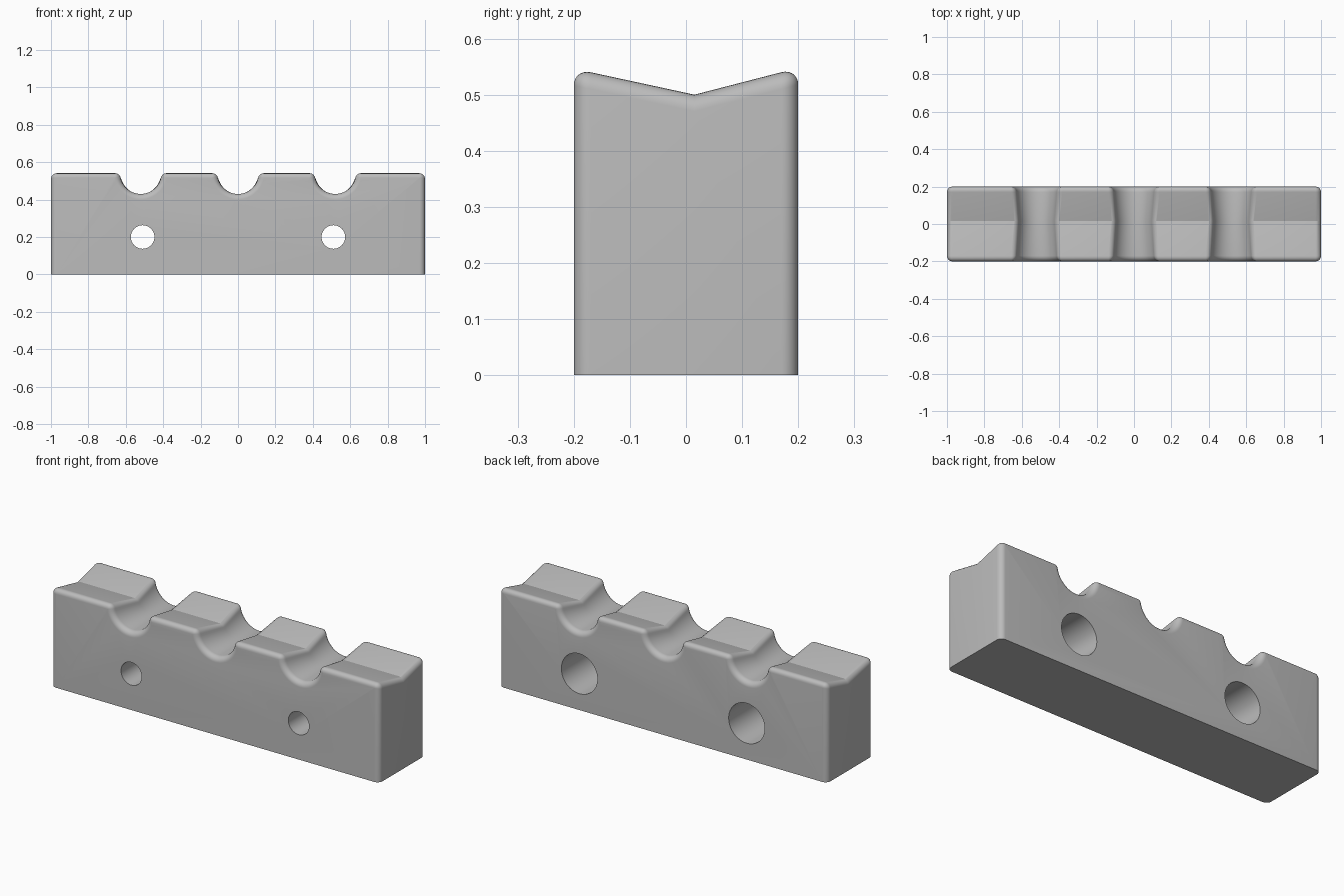
import bpy, bmesh
from math import sin, cos, pi, sqrt, atan2

cube = bpy.data.objects.get("Cube")
if cube:
    bpy.data.objects.remove(cube, do_unlink=True)

LENGTH, DEPTH, FILLET = 1.0, 0.2, 0.03      # half length, half depth, edge rounding
VALLEY_Y, VALLEY_Z = 0.015, 0.5
GROOVES, GROOVE_R, GROOVE_Z = (-0.52, 0.0, 0.52), 0.11, 0.54
HOLES, HOLE_Z, HOLE_R, BORE_R, STEP_Y = (-0.51, 0.51), 0.2, 0.063, 0.11, -0.06

grey = bpy.data.materials.new("Plain grey")
grey.use_nodes = True
grey.diffuse_color = (0.5, 0.5, 0.5, 1)
grey.node_tree.nodes["Principled BSDF"].inputs["Base Color"].default_value = (0.5, 0.5, 0.5, 1)


def arc(cx, cz, r, start, end, steps):
    angles = [start + (end - start) * i / steps for i in range(steps + 1)]
    return [(cx + r * cos(a), cz + r * sin(a)) for a in angles]


def top_height(y):
    slope = 0.216 if y < VALLEY_Y else 0.258
    return VALLEY_Z + slope * abs(y - VALLEY_Y)


def outline(y, inset):
    """Lengthwise outline with rounded corners and grooves, shrunk by the inset."""
    f = max(FILLET - inset, 0.001)
    end, fz = LENGTH - inset, top_height(y) - inset - f
    r = GROOVE_R + inset
    rise = GROOVE_Z - fz
    dx = sqrt((r + f) ** 2 - rise ** 2)
    a = atan2(rise, dx)
    pts = [(-end, 0)] + arc(-end + f, fz, f, pi, pi / 2, 6)
    for cx in GROOVES:
        pts += arc(cx - dx, fz, f, pi / 2, a, 6)
        pts += arc(cx, GROOVE_Z, r, pi + a, 2 * pi - a, 28)[1:-1]
        pts += arc(cx + dx, fz, f, pi - a, pi / 2, 6)
    return pts + arc(end - f, fz, f, pi / 2, 0, 6) + [(end, 0)]


def make_object(name, bm):
    bmesh.ops.recalc_face_normals(bm, faces=bm.faces)
    mesh = bpy.data.meshes.new(name)
    bm.to_mesh(mesh)
    bm.free()
    obj = bpy.data.objects.new(name, mesh)
    bpy.context.collection.objects.link(obj)
    mesh.materials.append(grey)
    return obj


def loft(bm, rings):
    """Skin rings of points and close both ends."""
    rings = [[bm.verts.new(p) for p in ring] for ring in rings]
    for r1, r2 in zip(rings, rings[1:]):
        for i in range(len(r1)):
            j = (i + 1) % len(r1)
            bm.faces.new((r1[i], r1[j], r2[j], r2[i]))
    bm.faces.new(rings[0])
    bm.faces.new(rings[-1])


# Block: slices across the depth, rounded toward the front and back faces
steps = 7
edge = [(DEPTH - FILLET * (1 - cos(t)), FILLET * (1 - sin(t)))
        for t in (pi / 2 * i / steps for i in range(steps + 1))]
slices = [(-y, d) for y, d in edge] + [(VALLEY_Y, 0)] + edge[::-1]
bm = bmesh.new()
loft(bm, [[(x, y, z) for x, z in outline(y, d)] for y, d in slices])
block = make_object("grooved_block", bm)

# Stepped bolt holes: narrow at the front, wide at the back
bm = bmesh.new()
for hx in HOLES:
    loft(bm, [[(x, y, z) for x, z in arc(hx, HOLE_Z, r, 0, 2 * pi, 48)[:-1]]
              for y, r in ((-0.3, HOLE_R), (STEP_Y, HOLE_R), (STEP_Y, BORE_R), (0.3, BORE_R))])
cutter = make_object("bolt_hole_cutter", bm)
cutter.hide_render = True

cut = block.modifiers.new("Bolt holes", 'BOOLEAN')
cut.operation, cut.solver, cut.object = 'DIFFERENCE', 'EXACT', cutter
bpy.ops.object.select_all(action='DESELECT')
block.select_set(True)
bpy.context.view_layer.objects.active = block
bpy.ops.object.modifier_apply(modifier=cut.name)
bpy.data.objects.remove(cutter, do_unlink=True)
bpy.ops.object.shade_smooth_by_angle(angle=0.4)
